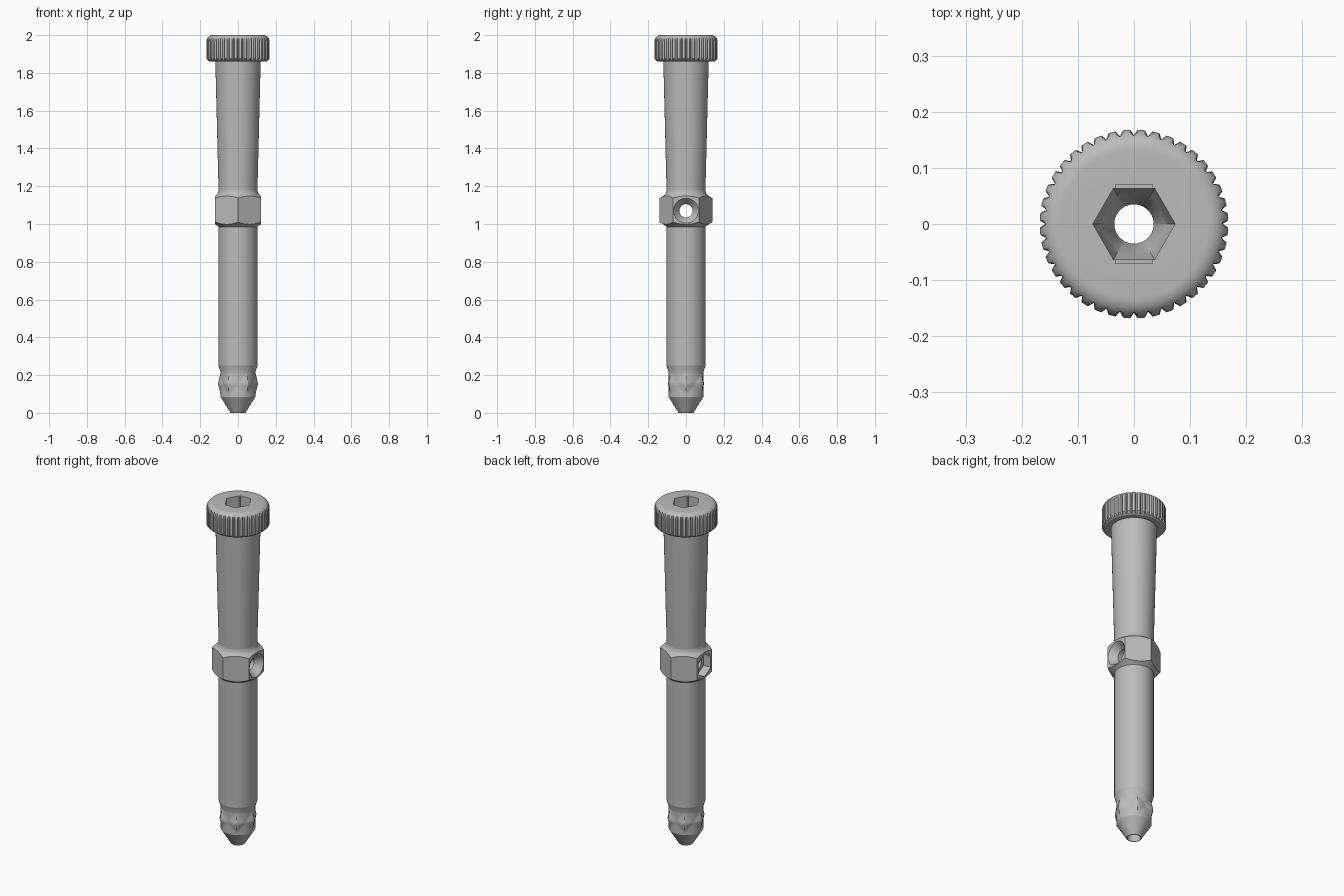
import bpy, bmesh
from math import pi, sin, cos, radians
from mathutils import Matrix

default = bpy.data.objects.get("Cube")
if default:
    bpy.data.objects.remove(default)

steel = bpy.data.materials.new("grey_steel")
steel.use_nodes = True
GREY = (0.5, 0.5, 0.5, 1)
steel.diffuse_color = GREY
steel.node_tree.nodes["Principled BSDF"].inputs["Base Color"].default_value = GREY


def loft(name, rings, n=72, matrix=Matrix()):
    """Closed solid through (z, radius) rings; radius may be a function of angle."""
    bm = bmesh.new()
    loops = []
    for z, r in rings:
        loop = []
        for i in range(n):
            a = 2 * pi * i / n
            rad = r(a) if callable(r) else r
            loop.append(bm.verts.new((rad * cos(a), rad * sin(a), z)))
        loops.append(loop)
    for low, high in zip(loops, loops[1:]):
        for i in range(n):
            j = (i + 1) % n
            bm.faces.new((low[i], low[j], high[j], high[i]))
    bm.faces.new(loops[0][::-1])
    bm.faces.new(loops[-1])
    bm.transform(matrix)
    mesh = bpy.data.meshes.new(name)
    bm.to_mesh(mesh)
    bm.free()
    mesh.materials.append(steel)
    obj = bpy.data.objects.new(name, mesh)
    bpy.context.collection.objects.link(obj)
    return obj


def hexagon(apothem, turn=0.0):
    return lambda a: apothem / cos((a + turn) % (pi / 3) - pi / 6)


def boolean(obj, cutter, operation="DIFFERENCE"):
    mod = obj.modifiers.new(cutter.name, "BOOLEAN")
    mod.operation, mod.object, mod.solver = operation, cutter, "EXACT"
    bpy.context.view_layer.objects.active = obj
    bpy.ops.object.modifier_apply(modifier=mod.name)


# Tip: cone, band of six detent points, then the step out to the shaft
def detent(z):
    def radius(a):
        off = abs((a + pi / 6) % (pi / 3) - pi / 6) / (pi / 6)
        return 0.092 + 0.014 * max(0, 1 - off - abs(z - 0.155) / 0.06)
    return radius


band = [(z, detent(z)) for z in [0.095 + 0.01 * i for i in range(13)]]
tip = loft("pointed_tip", [(0, 0.039), (0.085, 0.092)] + band + [(0.25, 0.103)])

# Lower shaft and flared upper shaft
lower_shaft = loft("lower_shaft", [(0.25, 0.103), (0.985, 0.103)])
upper_shaft = loft("upper_shaft", [(1.18, 0.103), (1.86, 0.12)])

# Hexagonal collar: turned blank trimmed by a hexagonal prism
collar = loft("hex_collar", [(0.985, 0.103), (0.99, 0.108), (1.012, 0.142), (1.135, 0.142),
                             (1.15, 0.118), (1.16, 0.109), (1.17, 0.105), (1.18, 0.103)])
hex_prism = loft("collar_trim", [(0.9, hexagon(0.121, pi / 6)), (1.3, hexagon(0.121, pi / 6))])
boolean(collar, hex_prism, "INTERSECT")

# Knurled head: notches fade out where the rounded edges turn inward
TEETH = 40


def knurl(r):
    return lambda a: min(r, 0.158 if round(a * TEETH * 2 / pi) % 4 == 0 else r)


dome = [(1.965 + 0.035 * sin(radians(t)), 0.132 + 0.036 * cos(radians(t)))
        for t in range(0, 91, 10)]
profile = [(1.86, 0.15), (1.865, 0.158), (1.875, 0.168)] + dome
head = loft("knurled_head", [(z, knurl(r)) for z, r in profile], n=TEETH * 4)

# Cutters: long bore opening into a hexagonal socket, socket end slots, cross hole
bore = loft("bore_cutter", [(-0.1, 0.035), (1.8, 0.035), (1.9, hexagon(0.0635)),
                            (2.1, hexagon(0.0635))])
bpy.ops.mesh.primitive_cube_add(size=1, location=(0, 0, 2))
slots = bpy.context.object
slots.name = "slot_cutter"
slots.scale = (0.066, 0.14, 0.2)
cross_hole = loft("cross_hole_cutter",
                  [(-0.2, hexagon(0.056)), (-0.075, hexagon(0.056)), (-0.075, 0.035),
                   (0.08, 0.035), (0.121, 0.066), (0.16, 0.096)],
                  matrix=Matrix.Translation((0, 0, 1.07)) @ Matrix.Rotation(pi / 2, 4, "Y"))

parts = [tip, lower_shaft, collar, upper_shaft, head]
for part in parts:
    boolean(part, bore)
boolean(collar, cross_hole)
boolean(head, slots)
for cutter in (hex_prism, bore, slots, cross_hole):
    bpy.data.objects.remove(cutter)

# Smooth turned surfaces, keeping machined edges crisp
bpy.ops.object.select_all(action="DESELECT")
for part in parts:
    part.select_set(True)
bpy.context.view_layer.objects.active = head
bpy.ops.object.shade_smooth_by_angle(angle=radians(30))
